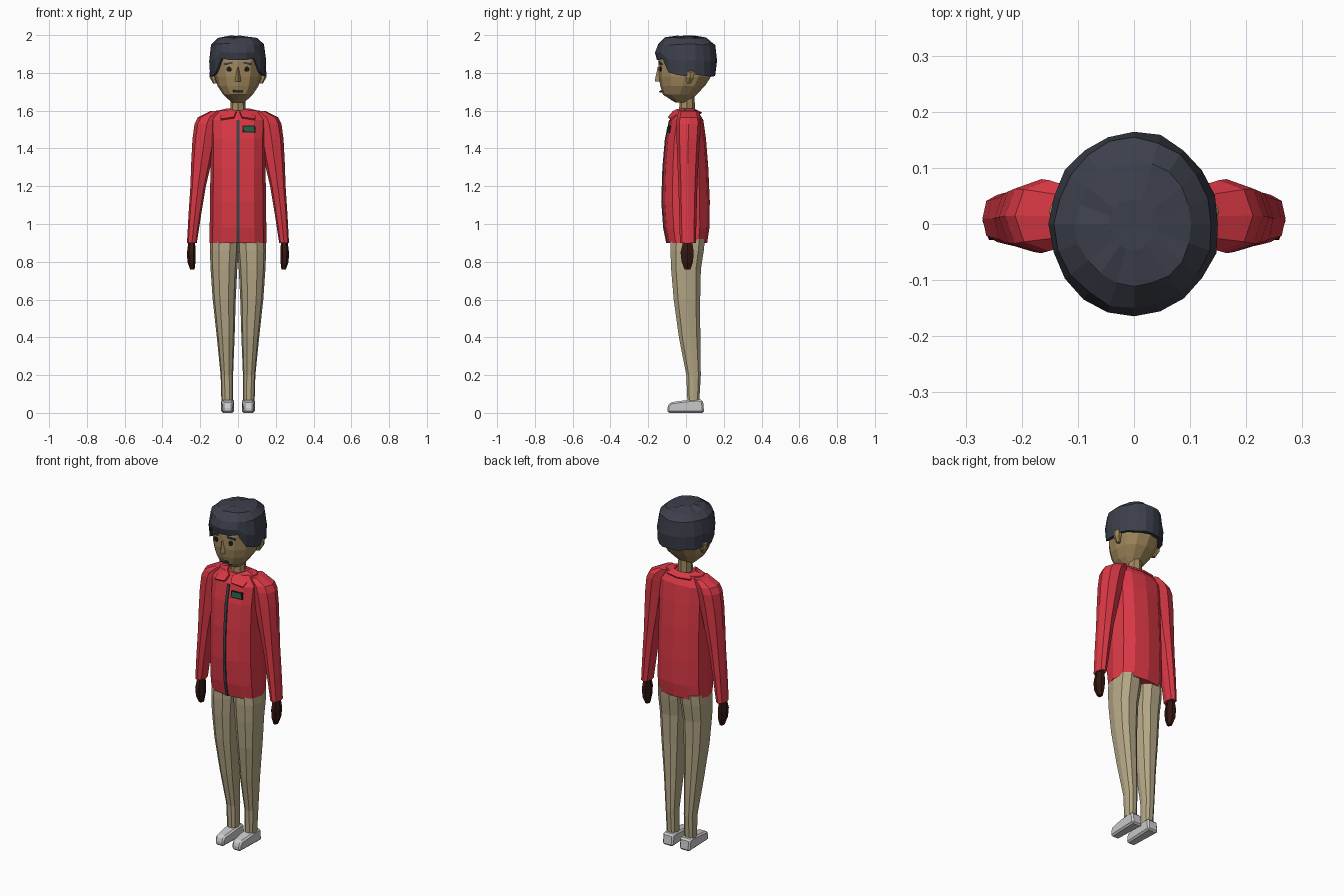
import bpy, bmesh, math, random
from mathutils import Vector
from mathutils.bvhtree import BVHTree

if "Cube" in bpy.data.objects:
    bpy.data.objects.remove(bpy.data.objects["Cube"])

random.seed(4)


def material(name, r, g, b):
    m = bpy.data.materials.new(name)
    m.diffuse_color = (r, g, b, 1)
    m.use_nodes = True
    m.node_tree.nodes["Principled BSDF"].inputs["Base Color"].default_value = m.diffuse_color
    return m


RED = material("red_cloth", 0.70, 0.04, 0.06)
TAN = material("tan_cloth", 0.46, 0.39, 0.24)
SKIN = material("skin", 0.36, 0.25, 0.11)
HAIR = material("hair", 0.045, 0.05, 0.07)
BROWN = material("dark_brown", 0.035, 0.009, 0.005)
DARK = material("dark_grey", 0.05, 0.055, 0.065)
GREEN = material("dark_green", 0.02, 0.10, 0.05)
BLACK = material("black", 0.01, 0.01, 0.012)


def finish(name, bm, mat=None, mirror=False):
    bmesh.ops.recalc_face_normals(bm, faces=bm.faces[:])
    me = bpy.data.meshes.new(name)
    bm.to_mesh(me)
    bm.free()
    ob = bpy.data.objects.new(name, me)
    bpy.context.collection.objects.link(ob)
    if mat:
        me.materials.append(mat)
    if mirror:
        ob.modifiers.new("mirror", 'MIRROR').use_mirror_merge = False
    return ob


def skin_rings(bm, rings):
    """Join closed rings of points with quads and cap both ends."""
    vs = [[bm.verts.new(p) for p in ring] for ring in rings]
    n = len(vs[0])
    for a, b in zip(vs, vs[1:]):
        for i in range(n):
            j = (i + 1) % n
            bm.faces.new((a[i], a[j], b[j], b[i]))
    bm.faces.new(vs[0][::-1])
    bm.faces.new(vs[-1])


def loft(name, sections, n, mat, mirror=False, e=2.0, turn=0.0):
    """Sections are (z, x0, x1, y0, y1) extents of a rounded outline."""
    def power(v):
        return math.copysign(abs(v) ** (2 / e), v) if abs(v) > 1e-6 else 0
    rings = []
    for z, x0, x1, y0, y1 in sections:
        ring = []
        for i in range(n):
            a = turn + math.tau * i / n
            ring.append(((x0 + x1) / 2 + (x1 - x0) / 2 * power(math.cos(a)),
                         (y0 + y1) / 2 + (y1 - y0) / 2 * power(math.sin(a)), z))
        rings.append(ring)
    bm = bmesh.new()
    skin_rings(bm, rings)
    return finish(name, bm, mat, mirror)


def patch(name, target, x, z, w, h, mat, mirror=False, depth=0.008, tilt=0.0, sides=4):
    """Thin plate laid on the front surface of the target."""
    bm = bmesh.new()
    bm.from_mesh(target.data)
    hit, nor, _, _ = BVHTree.FromBMesh(bm).ray_cast(Vector((x, -1, z)), Vector((0, 1, 0)))
    bm.free()
    if nor.y > 0:
        nor = -nor
    side = Vector((0, 0, 1)).cross(nor).normalized()
    up = nor.cross(side)
    bm = bmesh.new()
    rings = []
    for d in (-depth, depth):
        ring = []
        for i in range(sides):
            a = math.tau * (i + 0.5) / sides
            k = 1 / math.cos(math.pi / sides)
            u, v = math.cos(a) * k * w / 2, math.sin(a) * k * h / 2
            ring.append(hit + nor * d + side * u + up * (v + tilt * u))
        rings.append(ring)
    skin_rings(bm, rings)
    return finish(name, bm, mat, mirror)


# Jacket body
body = [(0.90, 0.150, -0.10, 0.112), (0.98, 0.150, -0.116, 0.124), (1.12, 0.148, -0.126, 0.126),
        (1.30, 0.146, -0.12, 0.118), (1.45, 0.146, -0.107, 0.106), (1.55, 0.150, -0.085, 0.092),
        (1.602, 0.115, -0.048, 0.06)]
jacket = loft("jacket_body", [(z, -x, x, a, b) for z, x, a, b in body], 12, RED, e=2.5)
loft("zipper", [(z, -0.009, 0.009, a - 0.006, a + 0.006) for z, x, a, b in body[:-1]],
     4, DARK, turn=math.pi / 4, e=4)

# Sleeves with rounded shoulders
loft("sleeve", [(0.90, 0.218, 0.270, -0.032, 0.052), (1.05, 0.195, 0.262, -0.036, 0.056),
                (1.20, 0.170, 0.252, -0.040, 0.060), (1.32, 0.142, 0.248, -0.045, 0.066),
                (1.45, 0.115, 0.241, -0.050, 0.074), (1.53, 0.10, 0.230, -0.052, 0.080),
                (1.565, 0.09, 0.212, -0.048, 0.078), (1.598, 0.08, 0.145, -0.038, 0.066)],
     8, RED, mirror=True, e=2.3)
loft("hand", [(0.91, 0.228, 0.262, -0.018, 0.036), (0.85, 0.224, 0.270, -0.034, 0.046),
              (0.80, 0.225, 0.268, -0.028, 0.042), (0.76, 0.230, 0.254, -0.010, 0.026)],
     6, BROWN, mirror=True)

# Folded collar
inner = [(0, .05, 1.608), (.05, .04, 1.612), (.06, 0, 1.612), (.035, -.05, 1.608), (.01, -.07, 1.598)]
outer = [(0, .084, 1.59), (.075, .07, 1.592), (.10, -.01, 1.602), (.092, -.085, 1.557), (.022, -.096, 1.567)]
bm = bmesh.new()
vi, vo = [bm.verts.new(p) for p in inner], [bm.verts.new(p) for p in outer]
for i in range(4):
    bm.faces.new((vi[i], vo[i], vo[i + 1], vi[i + 1]))
collar = finish("collar", bm, RED, mirror=True)
collar.modifiers.new("thickness", 'SOLIDIFY').thickness = 0.01

# Chest badge
patch("badge_border", jacket, 0.057, 1.502, 0.068, 0.038, BLACK, depth=0.007)
patch("badge", jacket, 0.057, 1.502, 0.056, 0.027, GREEN, depth=0.009)

# Trouser legs
loft("trouser_leg", [(0.065, 0.026, 0.088, 0.006, 0.072), (0.20, 0.026, 0.092, 0.000, 0.080),
                     (0.40, 0.018, 0.112, -0.040, 0.078), (0.60, 0.012, 0.134, -0.068, 0.078),
                     (0.76, 0.004, 0.145, -0.082, 0.082), (0.86, -0.004, 0.149, -0.086, 0.098),
                     (0.92, -0.006, 0.146, -0.084, 0.104)],
     10, TAN, mirror=True, e=2.4)

# Shoes
profile = [(-.098, 0), (-.098, .036), (-.082, .056), (-.01, .066), (.06, .072), (.09, .068), (.096, 0)]
bm = bmesh.new()
skin_rings(bm, [[(0.055 + s * (0.027 if y < -0.07 else 0.034), y, z) for y, z in profile]
                for s in (-1, 1)])
shoe = finish("shoe", bm, None, mirror=True)
bev = shoe.modifiers.new("bevel", 'BEVEL')
bev.width, bev.segments = 0.009, 1

# Neck and head
loft("neck", [(1.57, -0.042, 0.042, -0.038, 0.048), (1.70, -0.036, 0.036, -0.032, 0.045)], 8, SKIN)
head = loft("head", [(1.642, -0.032, 0.032, -0.055, 0.012), (1.685, -0.078, 0.078, -0.122, 0.055),
                     (1.73, -0.108, 0.108, -0.136, 0.10), (1.78, -0.123, 0.123, -0.145, 0.132),
                     (1.86, -0.128, 0.128, -0.147, 0.145), (1.93, -0.118, 0.118, -0.13, 0.13)],
            12, SKIN, e=2.15)
loft("ear", [(1.745, 0.110, 0.132, 0.004, 0.026), (1.775, 0.115, 0.150, -0.004, 0.046),
             (1.805, 0.115, 0.152, -0.004, 0.048), (1.815, 0.115, 0.142, 0.006, 0.040)],
     6, SKIN, mirror=True)
loft("nose", [(1.755, -0.016, 0.016, -0.163, -0.12), (1.77, -0.014, 0.014, -0.163, -0.12),
              (1.83, -0.006, 0.006, -0.150, -0.13)], 4, SKIN)

# Face details
patch("eye", head, 0.047, 1.820, 0.026, 0.026, BLACK, mirror=True, depth=0.004, sides=8)
patch("eyebrow", head, 0.050, 1.850, 0.044, 0.010, HAIR, mirror=True, depth=0.006, tilt=-0.2)
patch("mouth", head, 0, 1.702, 0.05, 0.009, DARK, depth=0.008)

# Hair cap with a raised fringe and side locks
N = 20
rings = [[] for _ in range(6)]
for i in range(N):
    a = math.tau * i / N
    off = abs((math.degrees(a) + 180) % 360 - 180)
    low = 1.872 if off < 40 else 1.80 if off < 60 else 1.785
    low += random.uniform(-0.006, 0.006)
    levels = [(0.80, low + 0.004), (0.95, low), (1.0, low * 0.5 + 1.945 * 0.5),
              (0.92, 1.952), (0.68, 1.985), (0.28, 1.996)]
    for k, (r, z) in enumerate(levels):
        j = random.uniform(-0.025, 0.015) if k > 0 else 0
        dz = random.uniform(-0.007, 0.004) if k > 2 else 0
        rings[k].append((0.153 * (r + j) * math.sin(a), -0.166 * (r + j) * math.cos(a), z + dz))
bm = bmesh.new()
skin_rings(bm, rings)
finish("hair", bm, HAIR)
